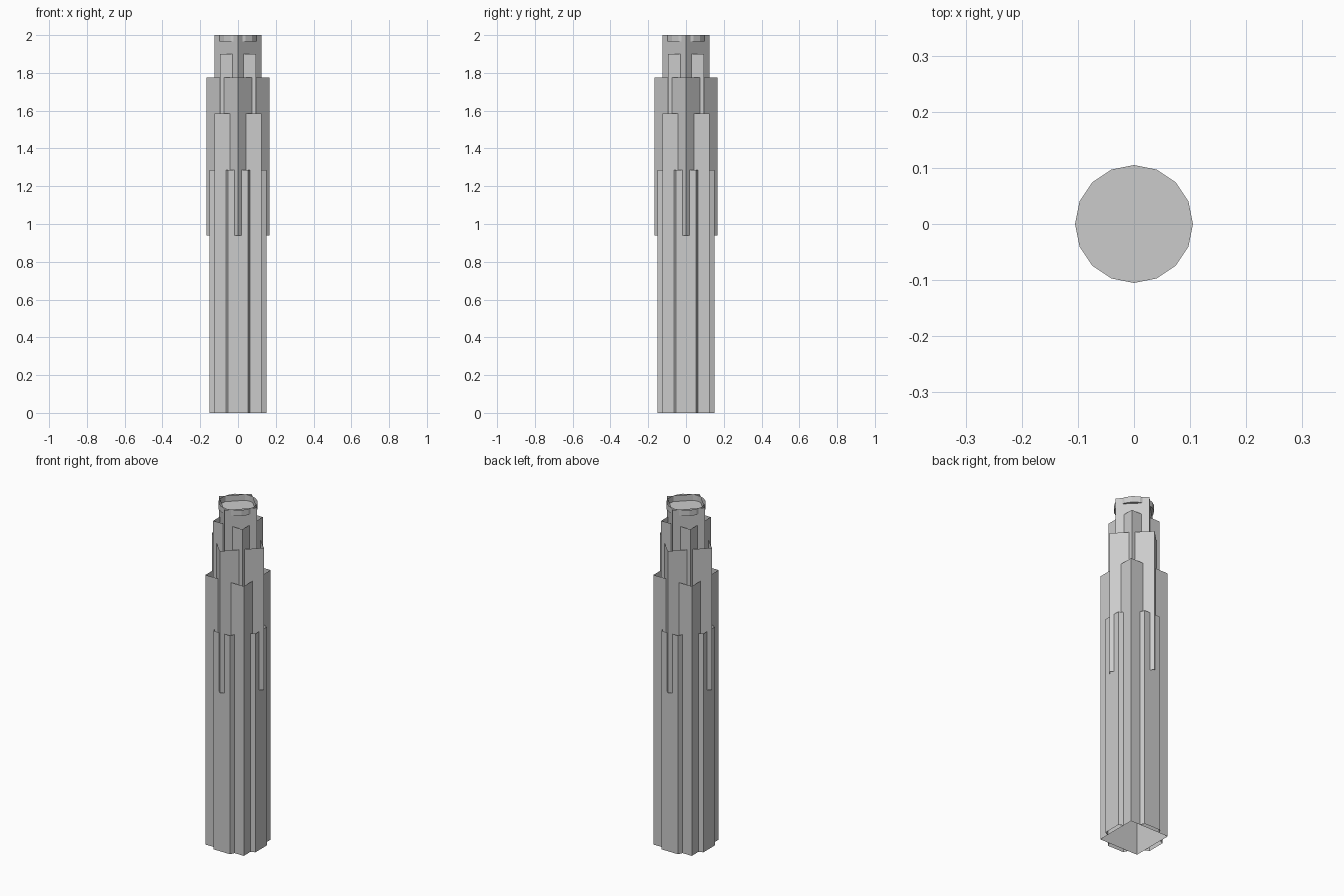
import bpy, bmesh
from math import cos, sin, tau, sqrt

if "Cube" in bpy.data.objects:
    bpy.data.objects.remove(bpy.data.objects["Cube"])


def shell(name, outline, z0, z1, closed=True, floor=False):
    """Open vertical walls following an outline, with an optional floor."""
    bm = bmesh.new()
    low = [bm.verts.new((x, y, z0)) for x, y in outline]
    high = [bm.verts.new((x, y, z1)) for x, y in outline]
    n = len(outline)
    for i in range(n if closed else n - 1):
        j = (i + 1) % n
        bm.faces.new((low[i], low[j], high[j], high[i]))
    if floor:
        bm.faces.new(low)
    mesh = bpy.data.meshes.new(name)
    bm.to_mesh(mesh)
    bm.free()
    obj = bpy.data.objects.new(name, mesh)
    bpy.context.collection.objects.link(obj)
    return obj


def ring(n, r, start=0.0):
    return [(r * cos(start + tau * i / n), r * sin(start + tau * i / n)) for i in range(n)]


def square(half):
    return ring(4, half * sqrt(2), tau / 8)


# Alternating square and diamond tiers, stepping in toward the top
shell("main_shaft", square(0.125), 0, 1.585)
shell("middle_diamond_tier", ring(4, 0.168), 0.94, 1.775)
shell("upper_square_tier", square(0.095), 1.29, 1.90)
shell("crown_diamond", ring(4, 0.125), 1.585, 2.0)

# Tapered bay on each side of the main shaft
bay = [(-0.064, -0.125), (-0.053, -0.15), (0.053, -0.15), (0.064, -0.125)]
for i, side in enumerate(("front", "right", "back", "left")):
    obj = shell(side + "_bay", bay, 0, 1.285, closed=False)
    obj.rotation_euler.z = i * tau / 4

# Round rooftop pad sunk into the crown
shell("roof_pad", ring(16, 0.105), 1.965, 2.0, floor=True)
